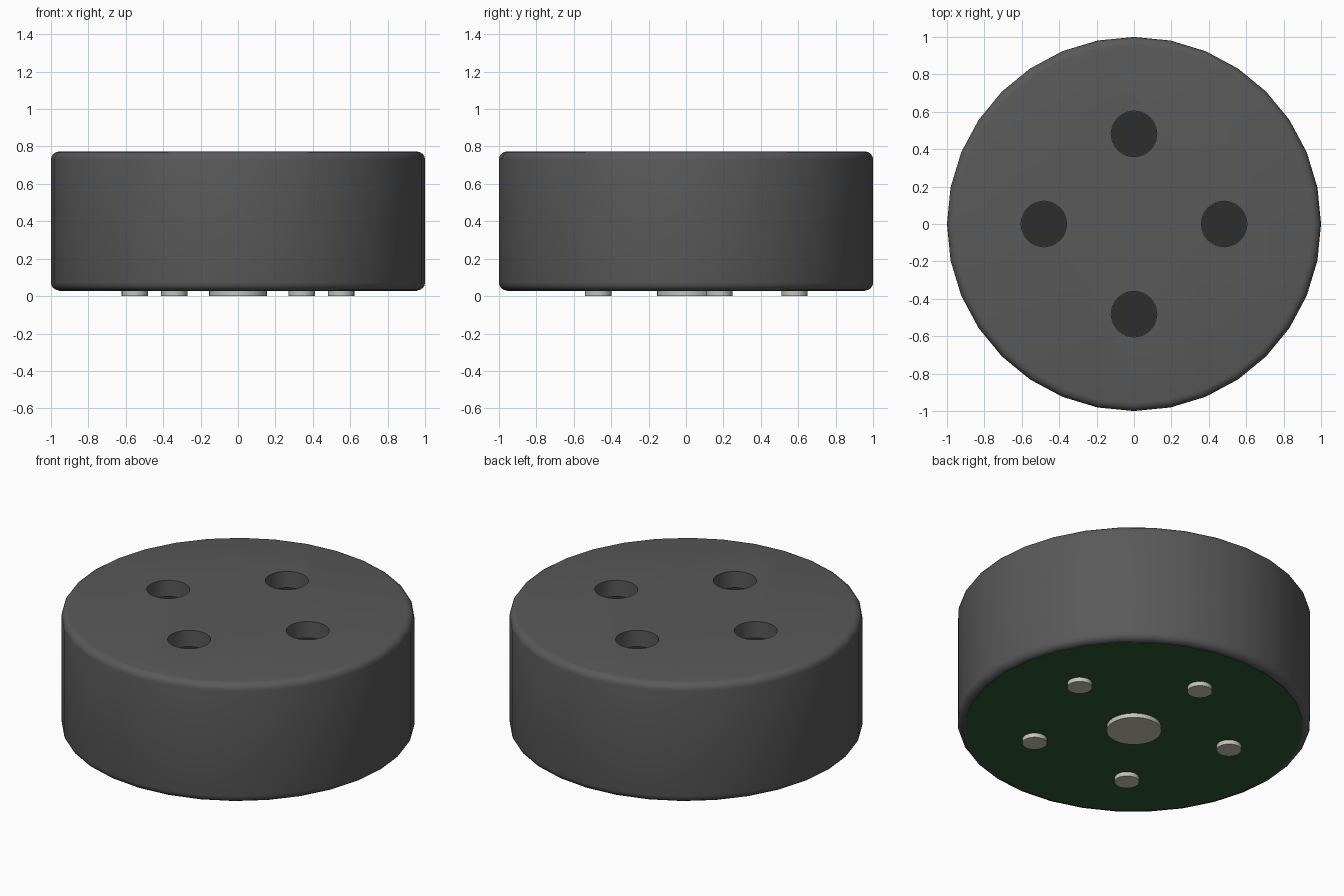
import bpy
from math import sin, cos, radians

cube = bpy.data.objects.get("Cube")
if cube:
    bpy.data.objects.remove(cube, do_unlink=True)


def make_material(name, rgb):
    mat = bpy.data.materials.new(name)
    mat.use_nodes = True
    mat.diffuse_color = (*rgb, 1)
    mat.node_tree.nodes["Principled BSDF"].inputs["Base Color"].default_value = (*rgb, 1)
    return mat


grey = make_material("dark grey plastic", (0.1, 0.1, 0.1))
black = make_material("black recess", (0.026, 0.026, 0.026))
green = make_material("board green", (0.026, 0.1, 0.033))
metal = make_material("pale metal", (0.56, 0.54, 0.47))


def disc(name, radius, bottom, top, mat, x=0, y=0):
    """Upright cylinder between two heights."""
    bpy.ops.mesh.primitive_cylinder_add(
        vertices=32, radius=radius, depth=top - bottom, location=(x, y, (top + bottom) / 2))
    obj = bpy.context.object
    obj.name = name
    obj.data.materials.append(mat)
    return obj


def smooth(obj):
    bpy.ops.object.select_all(action='DESELECT')
    obj.select_set(True)
    bpy.context.view_layer.objects.active = obj
    bpy.ops.object.shade_smooth_by_angle(angle=radians(35))


BASE, TOP, POCKET = 0.03, 0.773, 0.67

# Housing with rounded rims
housing = disc("housing", 1, BASE, TOP, grey)
bevel = housing.modifiers.new("rounded rims", 'BEVEL')
bevel.width = 0.043
bevel.segments = 4
bevel.limit_method = 'ANGLE'
bevel.angle_limit = radians(60)
bpy.ops.object.modifier_apply(modifier=bevel.name)

# Four round pockets in the top, each with a black floor
for i in range(4):
    x, y = 0.482 * cos(radians(90 * i)), 0.482 * sin(radians(90 * i))
    cutter = disc("pocket_cutter", 0.122, POCKET, TOP + 0.1, grey, x, y)
    cut = housing.modifiers.new("pocket", 'BOOLEAN')
    cut.operation = 'DIFFERENCE'
    cut.solver = 'EXACT'
    cut.object = cutter
    bpy.context.view_layer.objects.active = housing
    bpy.ops.object.modifier_apply(modifier=cut.name)
    bpy.data.objects.remove(cutter, do_unlink=True)
    smooth(disc(f"pocket_floor_{i + 1}", 0.121, POCKET - 0.004, POCKET + 0.002, black, x, y))
smooth(housing)

# Circuit board closing the underside
smooth(disc("circuit_board", 0.957, BASE - 0.003, BASE + 0.004, green))

# Contact pads: one large in the centre, five small in a ring
smooth(disc("centre_contact", 0.155, 0, BASE + 0.002, metal))
for i in range(5):
    a = radians(90 + 72 * i)
    smooth(disc(f"ring_contact_{i + 1}", 0.07, 0, BASE + 0.002, metal, 0.58 * cos(a), 0.58 * sin(a)))
